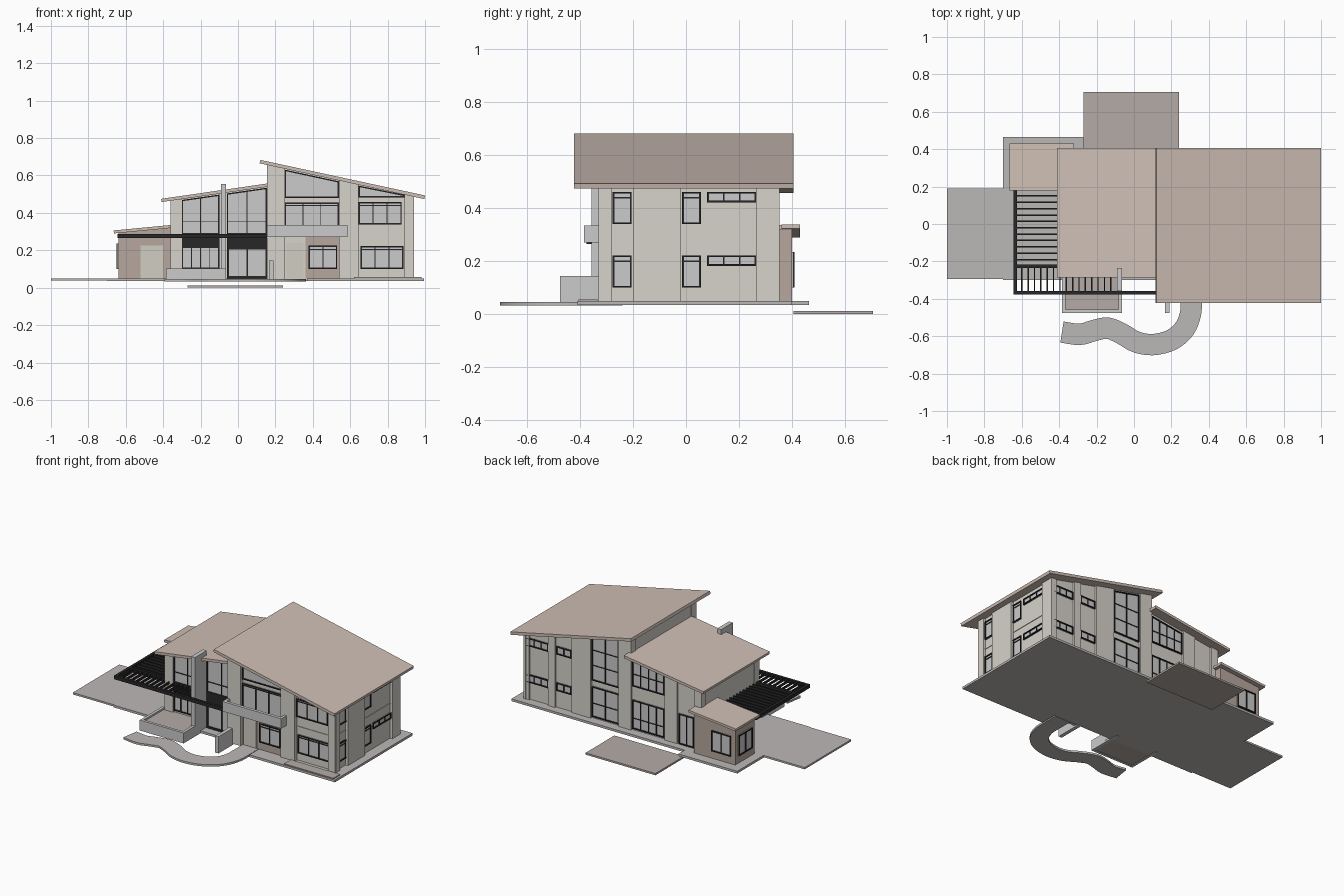
import bpy, bmesh
from mathutils import Vector

if "Cube" in bpy.data.objects:
    bpy.data.objects.remove(bpy.data.objects["Cube"])


def mat(name, r, g, b):
    m = bpy.data.materials.new(name)
    m.diffuse_color = (r, g, b, 1)
    m.use_nodes = True
    m.node_tree.nodes["Principled BSDF"].inputs["Base Color"].default_value = m.diffuse_color
    return m


WALL = mat("plaster", .68, .65, .60)
ROOF = mat("roof_clay", .62, .52, .46)
BROWN = mat("brown_cladding", .47, .39, .34)
BLACK = mat("black_metal", .02, .02, .02)
GLASS = mat("glass", .68, .69, .71)
PAVE = mat("paving", .50, .48, .47)
DECK = mat("deck", .46, .41, .38)
TAN = mat("tan_door", .64, .62, .54)
GREY = mat("light_concrete", .60, .60, .60)


def prisms(name, parts, m):
    """One object from several polygons, each extruded along an axis from a to b."""
    bm = bmesh.new()
    for pts, ax, a, b in parts:
        def put(p, w):
            return {'x': (w, p[0], p[1]), 'y': (p[0], w, p[1]), 'z': (p[0], p[1], w)}[ax]
        lo = [bm.verts.new(put(p, a)) for p in pts]
        hi = [bm.verts.new(put(p, b)) for p in pts]
        bm.faces.new(lo)
        bm.faces.new(hi[::-1])
        n = len(pts)
        for i in range(n):
            j = (i + 1) % n
            bm.faces.new((lo[j], lo[i], hi[i], hi[j]))
    bmesh.ops.recalc_face_normals(bm, faces=bm.faces)
    me = bpy.data.meshes.new(name)
    bm.to_mesh(me)
    bm.free()
    me.materials.append(m)
    ob = bpy.data.objects.new(name, me)
    bpy.context.collection.objects.link(ob)
    return ob


def rect(u0, u1, v0, v1):
    return [(u0, v0), (u1, v0), (u1, v1), (u0, v1)]


def box(name, x0, x1, y0, y1, z0, z1, m):
    return prisms(name, [(rect(x0, x1, y0, y1), 'z', z0, z1)], m)


def window(name, ax, pos, out, u0, u1, v0, v1, v2=None, n=1, bars=(), t=.007):
    """Glass pane with frame and mullions; v1 and v2 are the head heights at u0 and u1."""
    v2 = v1 if v2 is None else v2

    def head(u):
        return v1 + (v2 - v1) * (u - u0) / (u1 - u0)
    prisms(name + "_glass", [([(u0, v0), (u1, v0), (u1, v2), (u0, v1)], ax, pos - out * .004, pos + out * .003)], GLASS)
    parts = [(rect(u0, u1, v0, v0 + t), ax, pos - out * .003, pos + out * .009),
             ([(u0, v1 - t), (u1, v2 - t), (u1, v2), (u0, v1)], ax, pos - out * .003, pos + out * .009)]
    for i in range(n + 1):
        w = t if i in (0, n) else t * .7
        u = u0 + (u1 - u0 - w) * i / n
        parts.append(([(u, v0), (u + w, v0), (u + w, head(u + w)), (u, head(u))], ax, pos - out * .003, pos + out * .008))
    for b in bars:
        parts.append((rect(u0, u1, b - t * .35, b + t * .35), ax, pos - out * .003, pos + out * .007))
    prisms(name + "_frame", parts, BLACK)


# Roof underside heights
def zr(x): return .664 - .216 * (x - .12)
def zm(x): return .458 + .144 * (x + .41)


def under(x0, x1, f, z0=.045):
    return [(x0, z0), (x1, z0), (x1, f(x1) + .004), (x0, f(x0) + .004)]


# Ground slabs
prisms("base_slab", [([(-.7, -.3), (.37, -.3), (.37, -.41), (.995, -.41), (.995, .4), (-.27, .4),
                       (-.27, .465), (-.7, .465)], 'z', .035, .05)], PAVE)
box("driveway", -1, -.7, -.295, .19, .038, .05, PAVE)
box("back_terrace", -.27, .24, .405, .705, 0, .012, DECK)
box("front_flower_bed", .62, .98, -.405, -.335, .045, .056, DECK)

# Curved garden path
mid = [Vector(p) for p in [(-.385, -.578), (-.29, -.59), (-.215, -.57), (-.14, -.557), (-.06, -.59), (.01, -.63),
                           (.1, -.645), (.2, -.62), (.27, -.56), (.302, -.48), (.306, -.4), (.306, -.3)]]
ext = [2 * mid[0] - mid[1]] + mid + [2 * mid[-1] - mid[-2]]
line = []
for i in range(1, len(ext) - 2):
    a, b, c, d = ext[i - 1:i + 3]
    for k in range(4):
        s = k / 4
        line.append(.5 * (2 * b + (c - a) * s + (2 * a - 5 * b + 4 * c - d) * s * s + (3 * b - a - 3 * c + d) * s ** 3))
line.append(mid[-1])
sides = [[], []]
for i, p in enumerate(line):
    d = (line[min(i + 1, len(line) - 1)] - line[max(i - 1, 0)]).normalized()
    off = Vector((-d.y, d.x)) * .057
    sides[0].append(tuple(p + off))
    sides[1].append(tuple(p - off))
prisms("curved_path", [(sides[0] + sides[1][::-1], 'z', .033, .046)], PAVE)

# Planter
px0, px1, py0, py1 = -.385, -.065, -.475, -.24
prisms("planter_walls", [(rect(px0, px1, py0, py0 + .018), 'z', .033, .102),
                         (rect(px0, px0 + .018, py0, py1), 'z', .033, .102),
                         (rect(px1 - .018, px1, py0, py1), 'z', .033, .102)], GREY)
box("planter_soil", px0 + .01, px1 - .01, py0 + .01, py1, .035, .09, DECK)
box("entrance_side_wall", .166, .19, -.475, -.3, .035, .145, GREY)

# Main walls
prisms("right_block", [(under(.16, .925, zr), 'y', -.305, .34)], WALL)
prisms("middle_block", [(under(-.355, .17, zm), 'y', -.235, .34)], WALL)
prisms("wing_walls", [([(-.64, .045), (-.34, .045), (-.34, .322), (-.64, .294)], 'y', .2, .4)], BROWN)

# Projecting piers
prisms("right_front_piers", [(under(a, b, zr), 'y', -.33, -.28)
                             for a, b in ((.155, .25), (.54, .645), (.89, .94))], WALL)
prisms("right_back_piers", [(under(a, b, zr), 'y', .3, .352)
                            for a, b in ((.155, .245), (.45, .59), (.71, .76), (.925, .94))], WALL)
prisms("right_side_piers", [(rect(.9, .942, a, b), 'z', .045, .492)
                            for a, b in ((-.325, -.285), (-.2, -.02), (.265, .35))], WALL)
prisms("middle_piers", [(under(-.36, -.3, zm), 'y', -.25, -.2),
                        (under(-.36, -.31, zm), 'y', .31, .352),
                        (under(-.18, -.09, zm), 'y', .31, .352)], WALL)
box("chimney_fin", -.092, -.064, -.357, -.235, .045, .555, GREY)
prisms("floor_line_band", [(rect(.25, .89, -.309, -.3), 'z', .262, .275),
                           (rect(.92, .929, -.3, .34), 'z', .277, .283)], WALL)

# Roofs
prisms("main_roof", [([(.115, .665), (.12, .683), (1, .493), (.996, .474)], 'y', -.422, .405)], ROOF)
prisms("middle_roof", [([(-.408, .458), (-.411, .475), (.17, .559), (.17, .541)], 'y', -.287, .405)], ROOF)
wing = [(-.663, .29), (-.665, .306)]
prisms("wing_roof", [(wing + [(-.35, .336), (-.35, .32)], 'y', .178, .36),
                     (wing + [(-.32, .339), (-.32, .323)], 'y', .36, .43)], ROOF)

# Balcony
prisms("balcony", [(rect(.155, .585, -.385, -.365), 'z', .27, .335),
                   (rect(.155, .585, -.366, -.3), 'z', .27, .288),
                   (rect(.155, .172, -.366, -.3), 'z', .27, .335),
                   (rect(.568, .585, -.366, -.3), 'z', .27, .335)], GREY)
box("brown_entrance_panel", .36, .55, -.312, -.3, .05, .27, BROWN)
box("entrance_door", .26, .35, -.313, -.3, .05, .24, TAN)
box("wing_door", -.52, -.4, .193, .205, .05, .225, TAN)

# Pergola beams and slats
prisms("pergola_beams", [(rect(-.643, -.625, -.375, .185), 'z', .265, .288),
                         (rect(-.643, .155, -.376, -.358), 'z', .265, .288),
                         (rect(-.643, -.355, -.235, -.217), 'z', .265, .288)], BLACK)
prisms("pergola_side_slats", [(rect(-.63, -.355, y - .004, y + .004), 'z', .27, .285)
                              for y in [-.19 + .034 * i for i in range(11)]], BLACK)
prisms("pergola_front_slats", [(rect(x - .0035, x + .0035, -.36, -.23), 'z', .27, .285)
                               for x in [-.6 + .034 * i for i in range(15)]], BLACK)

# Front windows, middle block
prisms("dark_spandrels", [(rect(a, b, -.245, -.23), 'z', .215, .287)
                          for a, b in ((-.3, -.098), (-.06, .155))], BLACK)
window("left_gable_window", 'y', -.236, -1, -.3, -.1, .285, zm(-.3) - .005, zm(-.1) - .005, 2, (.355,))
window("center_gable_window", 'y', -.236, -1, -.06, .155, .285, zm(-.06) - .005, zm(.155) - .005, 2, (.355,))
window("left_lower_window", 'y', -.236, -1, -.3, -.1, .1, .218, n=4)
window("patio_doors", 'y', -.236, -1, -.06, .16, .05, .218, n=2, t=.013)

# Front windows, right block
window("gable_clerestory", 'y', -.306, -1, .25, .54, .48, zr(.25) - .005, zr(.54) - .005)
window("slim_clerestory", 'y', -.306, -1, .645, .89, .482, zr(.645) - .005, zr(.89) - .001)
window("balcony_window", 'y', -.306, -1, .25, .54, .29, .455, n=3, bars=(.44,))
window("upper_right_window", 'y', -.306, -1, .645, .875, .338, .457, n=3, bars=(.44,))
window("lower_center_window", 'y', -.313, -1, .378, .53, .1, .225, n=2, bars=(.205,))
window("lower_right_window", 'y', -.306, -1, .655, .885, .1, .222, n=3, bars=(.205,))

# Right side windows on both floors
for floor, z in (("lower", .1), ("upper", .34)):
    for k, y in enumerate((-.277, -.015)):
        window(f"right_{floor}_window_{k}", 'x', .926, 1, y, y + .072, z, z + .122, bars=(z + .1,))
    window(f"right_{floor}_slot", 'x', .926, 1, .08, .265, z + .082, z + .122, n=3)
    # Back slot windows on the same floors
    window(f"back_{floor}_slot_a", 'y', .341, 1, .765, .92, z + .062, z + .115, n=3)
    window(f"back_{floor}_slot_b", 'y', .341, 1, .595, .705, z + .062, z + .115, n=2)

# Back glazing
window("stair_glazing_upper", 'y', .341, 1, .25, .445, .3, zr(.25) - .01, zr(.445) - .01, 2, (.4, .5))
window("stair_glazing_lower", 'y', .341, 1, .25, .445, .06, .26, n=2, bars=(.15,))
window("back_gallery_upper", 'y', .341, 1, -.085, .15, .34, zm(-.085) - .02, zm(.15) - .02, 4, (.42,))
window("back_gallery_lower", 'y', .341, 1, -.085, .15, .06, .25, n=4, bars=(.13,))
window("back_door", 'y', .341, 1, -.3, -.19, .05, .25, n=2)

# Wing corner windows
window("wing_back_window", 'y', .401, 1, -.61, -.47, .1, .235, n=2)
window("wing_side_window", 'x', -.641, -1, .23, .37, .1, .235, n=2)
